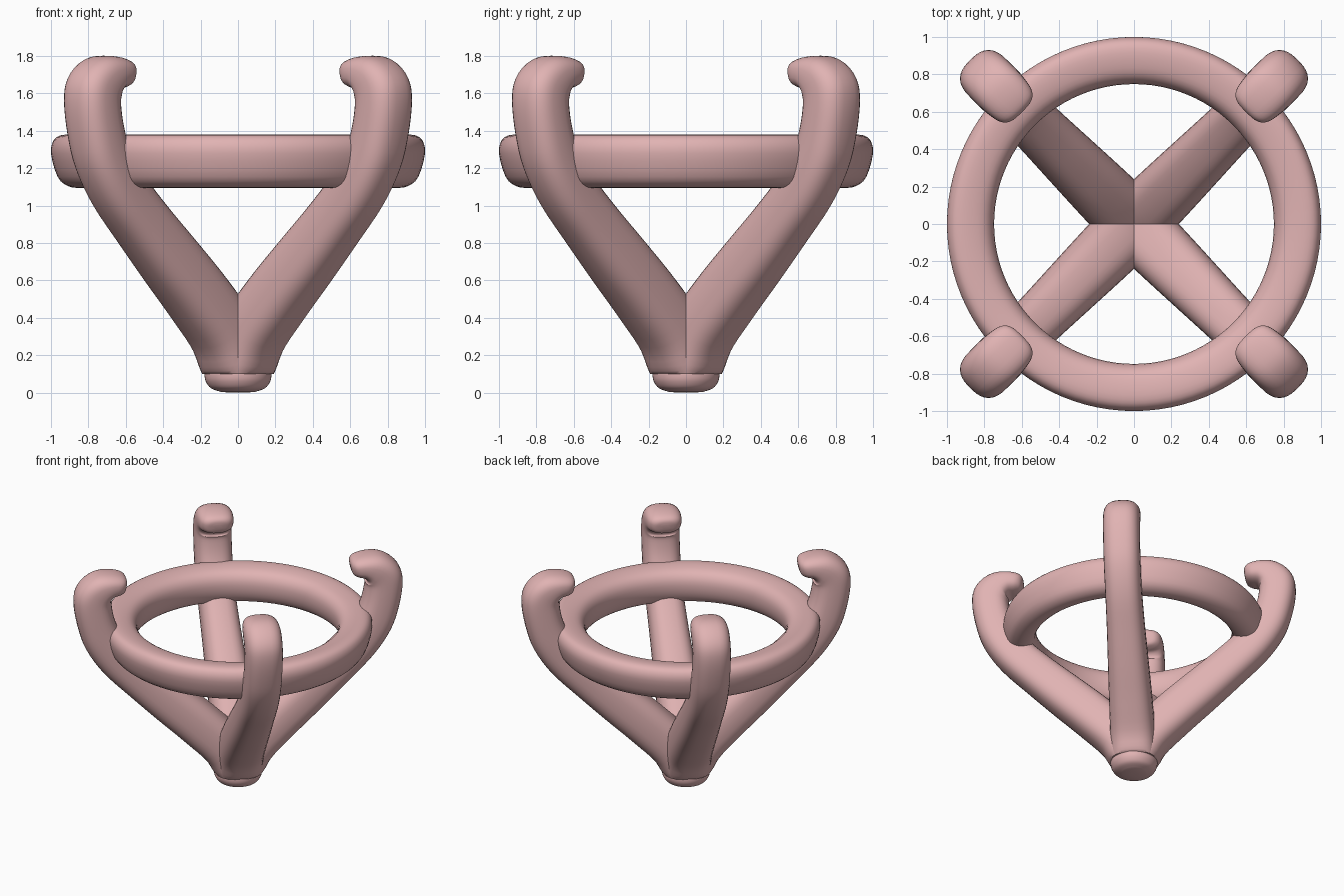
import bpy, bmesh
from math import sin, cos, pi, radians

if "Cube" in bpy.data.objects:
    bpy.data.objects.remove(bpy.data.objects["Cube"])

mat = bpy.data.materials.new("rose_metal")
mat.diffuse_color = (0.75, 0.45, 0.45, 1)
mat.use_nodes = True
mat.node_tree.nodes["Principled BSDF"].inputs["Base Color"].default_value = mat.diffuse_color


def spline(pts, steps, closed=False):
    # Catmull-Rom through tuples of any length
    n, out = len(pts), []
    for i in range(n if closed else n - 1):
        if closed:
            q = [pts[(i + k) % n] for k in (-1, 0, 1, 2)]
        else:
            q = [pts[min(max(i + k, 0), n - 1)] for k in (-1, 0, 1, 2)]
        for s in range(steps):
            t = s / steps
            out.append(tuple(0.5 * (2*b + (c-a)*t + (2*a-5*b+4*c-d)*t*t + (3*b-a-3*c+d)*t**3)
                             for a, b, c, d in zip(*q)))
    return out if closed else out + [pts[-1]]


def skin(name, loops, wrap=False):
    # Bridges a list of closed loops; open ends are capped
    bm = bmesh.new()
    rings = [[bm.verts.new(p) for p in loop] for loop in loops]
    m = len(rings[0])
    pairs = list(zip(rings, rings[1:])) + ([(rings[-1], rings[0])] if wrap else [])
    for a, b in pairs:
        for i in range(m):
            j = (i + 1) % m
            bm.faces.new((a[i], a[j], b[j], b[i]))
    if not wrap:
        bm.faces.new(rings[0])
        bm.faces.new(rings[-1])
    bmesh.ops.recalc_face_normals(bm, faces=bm.faces)
    me = bpy.data.meshes.new(name)
    bm.to_mesh(me)
    bm.free()
    me.materials.append(mat)
    ob = bpy.data.objects.new(name, me)
    bpy.context.collection.objects.link(ob)
    bpy.context.view_layer.objects.active = ob
    ob.select_set(True)
    bpy.ops.object.shade_smooth_by_angle(angle=radians(50))
    ob.select_set(False)
    return ob


# Prong stations: radius, height, lean in degrees, half depth, half width
stations = [
    (0, .10, 0, .175, .175), (.10, .30, 36, .17, .172), (.29, .50, 47, .17, .165),
    (.505, .70, 47, .165, .155), (.72, .90, 46, .155, .145), (.905, 1.085, 40, .15, .14),
    (1.02, 1.25, 24, .145, .14), (1.075, 1.40, 10, .14, .14), (1.10, 1.55, -3, .14, .14),
    (1.085, 1.63, -25, .14, .14), (1.03, 1.685, -60, .12, .14), (.96, 1.708, -85, .092, .135),
    (.895, 1.705, -100, .077, .12), (.86, 1.70, -100, .055, .085), (.85, 1.70, -100, .02, .03)]


def spow(v, e):
    return abs(v) ** e * (1 if v >= 0 else -1)


def prong_loops(angle, seg=32):
    loops = []
    for r, z, lean, a, b in spline(stations, 4):
        th, loop = radians(lean), []
        for k in range(seg):
            u = 2 * pi * k / seg
            d, t = a * spow(cos(u), .75), b * spow(sin(u), .75)
            x = r + d * cos(th)
            loop.append((x * cos(angle) - t * sin(angle),
                         x * sin(angle) + t * cos(angle), z - d * sin(th)))
        loops.append(loop)
    return loops


# Four claw prongs on the diagonals
for i, side in enumerate(("back_right", "back_left", "front_left", "front_right")):
    skin("prong_" + side, prong_loops(pi / 4 + i * pi / 2))

# Ring band
section = [(1.0, 1.28), (.985, 1.35), (.94, 1.378), (.86, 1.375), (.79, 1.35), (.752, 1.29),
           (.752, 1.20), (.785, 1.125), (.845, 1.097), (.91, 1.105), (.965, 1.155)]
profile = spline(section, 3, closed=True)
N = 96
skin("ring_band", [[(r * cos(2*pi*k/N), r * sin(2*pi*k/N), z) for r, z in profile]
                   for k in range(N)], wrap=True)

# Rounded foot under the prongs
foot = spline([(.09, .004), (.145, .024), (.172, .06), (.179, .095), (.175, .125)], 4)
foot = [(.03, 0)] + foot
skin("foot", [[(r * cos(2*pi*k/48), r * sin(2*pi*k/48), z) for k in range(48)] for r, z in foot])
